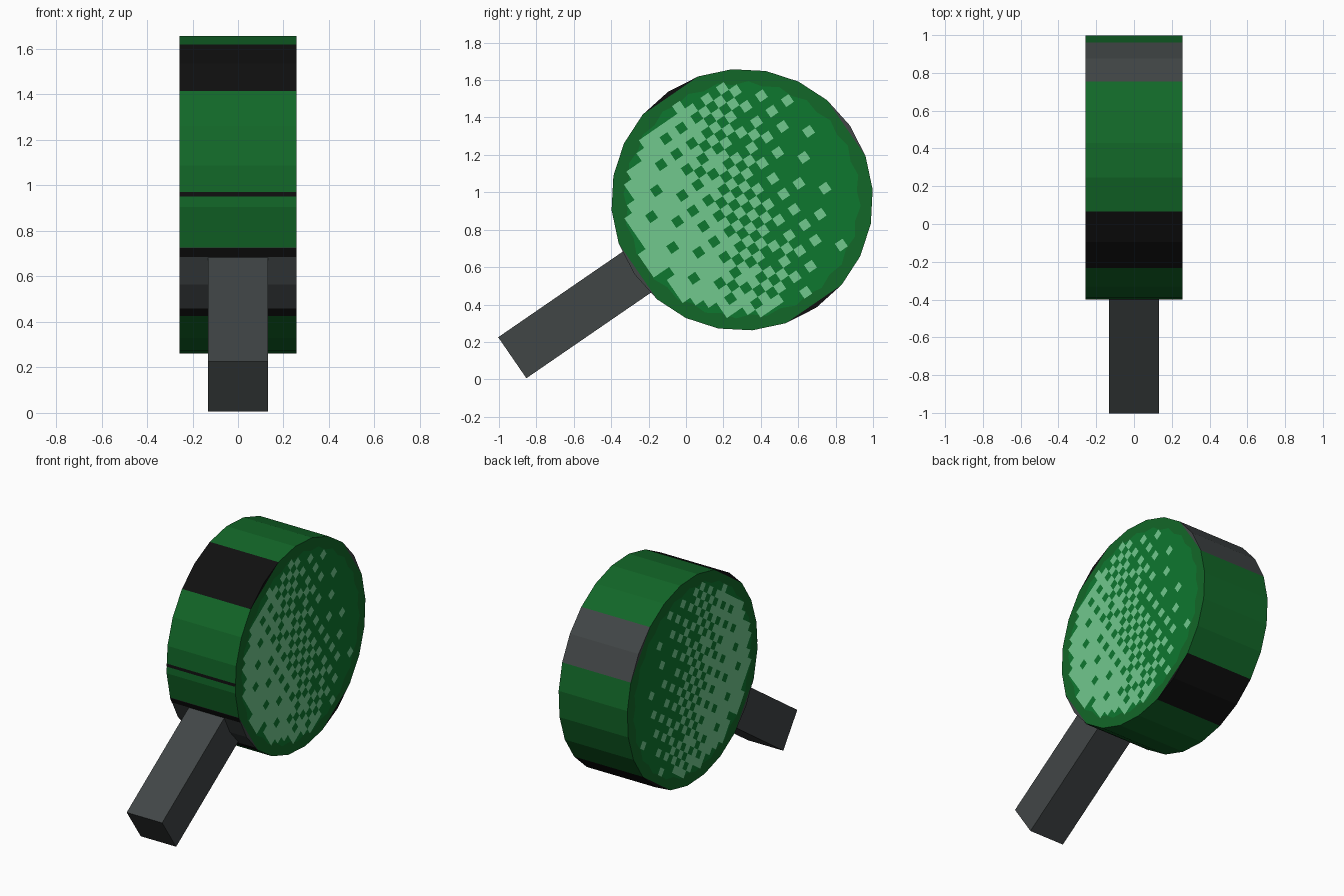
import bpy, bmesh, math
from mathutils import Vector, Matrix

if "Cube" in bpy.data.objects:
    bpy.data.objects.remove(bpy.data.objects["Cube"])

CY, CZ, R, H = 0.30, 0.96, 0.70, 0.258   # drum centre, radius, half width
A = math.radians(34.5)                   # tilt of the handle axis
N = 24                                   # drum sides
STEP = 2 * math.pi / N


def material(name, *rgb):
    m = bpy.data.materials.new(name)
    m.diffuse_color = (*rgb, 1)
    m.use_nodes = True
    m.node_tree.nodes["Principled BSDF"].inputs["Base Color"].default_value = m.diffuse_color
    return m


DARK = material("dark green", 0.006, 0.135, 0.021)
MID = material("mid green", 0.004, 0.185, 0.028)
LIGHT = material("light green", 0.165, 0.58, 0.27)
GREY = material("charcoal grey", 0.053, 0.061, 0.062)
BLACK = material("black", 0.005, 0.005, 0.005)


def finish(bm, name, mats, recalc=False):
    if recalc:
        bmesh.ops.recalc_face_normals(bm, faces=bm.faces[:])
    me = bpy.data.meshes.new(name)
    bm.to_mesh(me)
    bm.free()
    for m in mats:
        me.materials.append(m)
    ob = bpy.data.objects.new(name, me)
    bpy.context.collection.objects.link(ob)
    return ob


def rim(k, r=R):
    """Point (y, z) on the drum outline; k counts sides from the handle axis."""
    a = A + k * STEP
    return CY + r * math.cos(a), CZ + r * math.sin(a)


# Drum: 24 sides, with a two-side panel at each quarter turn
bm = bmesh.new()
rings = {s: [bm.verts.new((s * H, *rim(k))) for k in range(N)] for s in (-1, 1)}
panel = {0: 1, 6: 2, 12: 1, 18: 2}       # panel centre -> grey or black
for k in range(N):
    j = (k + 1) % N
    f = bm.faces.new((rings[-1][k], rings[-1][j], rings[1][j], rings[1][k]))
    f.material_index = panel.get(k, panel.get(j, 0))
for ring in rings.values():
    # cap cut straight across the panels, leaving coloured slivers
    bm.faces.new([v for k, v in enumerate(ring) if k not in panel])
    for k, mat in panel.items():
        f = bm.faces.new((ring[k - 1], ring[k], ring[(k + 1) % N]))
        f.material_index = mat
finish(bm, "drum", [DARK, GREY, BLACK], recalc=True)

# Thin black seams painted on the drum side: (side, start, end)
bm = bmesh.new()
for k, t0, t1 in ((9, 0.64, 0.75), (11, 0.0, 0.24), (12, 0.76, 1.0)):
    p, q = Vector(rim(k, R + 0.003)), Vector(rim(k + 1, R + 0.003))
    a, b = p.lerp(q, t0), p.lerp(q, t1)
    bm.faces.new([bm.verts.new(c) for c in
                  ((-H, *a), (-H, *b), (H, *b), (H, *a))])
finish(bm, "side_seams", [BLACK])

# Square handle
bm = bmesh.new()
bmesh.ops.create_cube(bm, size=1)
inner, outer = 0.62, 1.491
bmesh.ops.scale(bm, vec=(0.266, outer - inner, 0.266), verts=bm.verts)
bmesh.ops.translate(bm, vec=(0, -(inner + outer) / 2, 0), verts=bm.verts)
bmesh.ops.rotate(bm, matrix=Matrix.Rotation(A, 3, 'X'), verts=bm.verts)
bmesh.ops.translate(bm, vec=(0, CY, CZ), verts=bm.verts)
finish(bm, "handle", [GREY])


def plate(bm, s, x, pts):
    f = bm.faces.new([bm.verts.new((s * x, y, z)) for y, z in pts])
    if s < 0:
        f.normal_flip()


# Mid green screens with a ragged edge, one on each face
bm = bmesh.new()
for s in (-1, 1):
    plate(bm, s, H + 0.001, [rim(i * 0.5, 0.635 if i % 2 else 0.615) for i in range(48)])
finish(bm, "screen", [MID])

# Light green dither squares, dense near the handle and fading away from it
BAYER = ((0, 8, 2, 10), (12, 4, 14, 6), (3, 11, 1, 9), (15, 7, 13, 5))
CELL = 0.05
ca, sa = math.cos(A), math.sin(A)


def to_face(u, v):
    return CY + u * ca - v * sa, CZ + u * sa + v * ca


bm = bmesh.new()
for i in range(-14, 15):
    for j in range(-14, 15):
        u, v = i * CELL, j * CELL
        if math.hypot(u, v) > 0.607:
            continue
        y, z = to_face(u, v)
        g = (y - CY) * 0.955 + (z - CZ) * 0.3
        level = min(14, max(2, 8 - g * 17))
        if g > 0.5:
            level = 0
        elif g < -0.54:
            level = 16
        if BAYER[i % 4][j % 4] + 0.5 > level:
            continue
        h = CELL / 2
        quad = [to_face(u + a * h, v + b * h)
                for a, b in ((-1, -1), (1, -1), (1, 1), (-1, 1))]
        for s in (-1, 1):
            plate(bm, s, H + 0.003, quad)
finish(bm, "screen_dots", [LIGHT])
